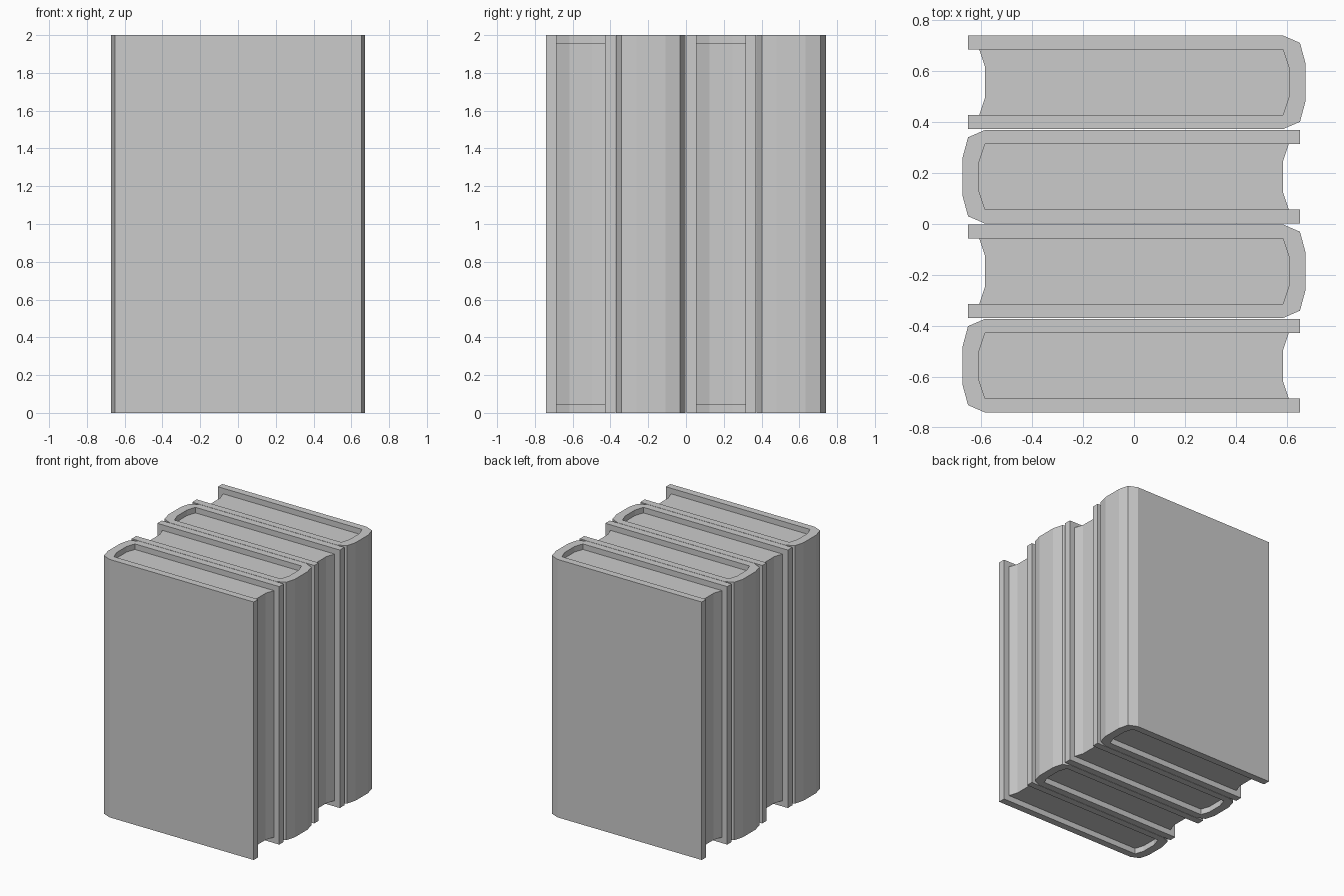
import bpy, bmesh

if "Cube" in bpy.data.objects:
    bpy.data.objects.remove(bpy.data.objects["Cube"])

PITCH = 0.371   # spacing of the books along y
HALF = 0.184    # half thickness of a closed book
INNER = 0.129   # half thickness of the page block


def mirrored(half_profile):
    """Complete a profile given for +y with its reflection in -y."""
    return half_profile + [(x, -y) for x, y in reversed(half_profile)]


def prism(name, outline, z0, z1, centre_y, side):
    bm = bmesh.new()
    verts = [bm.verts.new((x * side, y + centre_y, z0)) for x, y in outline]
    face = bm.faces.new(verts)
    top = bmesh.ops.extrude_face_region(bm, geom=[face])["geom"]
    moved = [v for v in top if isinstance(v, bmesh.types.BMVert)]
    bmesh.ops.translate(bm, verts=moved, vec=(0, 0, z1 - z0))
    bmesh.ops.recalc_face_normals(bm, faces=bm.faces[:])
    mesh = bpy.data.meshes.new(name)
    bm.to_mesh(mesh)
    bm.free()
    obj = bpy.data.objects.new(name, mesh)
    bpy.context.collection.objects.link(obj)
    return obj


# Cover: outer shell with rounded spine, then back along the inside
outer = [(-0.653, HALF), (0.585, HALF), (0.652, 0.155), (0.673, 0.077)]
inner = [(-0.653, INNER), (0.585, INNER), (0.608, 0.06)]
cover = mirrored(outer) + list(reversed(mirrored(inner)))

# Pages: rounded at the spine, hollow at the fore edge
pages = mirrored([(-0.585, 0.06), (-0.608, INNER), (0.585, INNER), (0.608, 0.06)])

# Four books, spines alternating left and right
for i in range(4):
    y = (i - 1.5) * PITCH
    side = 1 if i % 2 else -1
    prism(f"book_cover_{i + 1}", cover, 0.0, 2.0, y, side)
    prism(f"book_pages_{i + 1}", pages, 0.045, 1.957, y, side)
